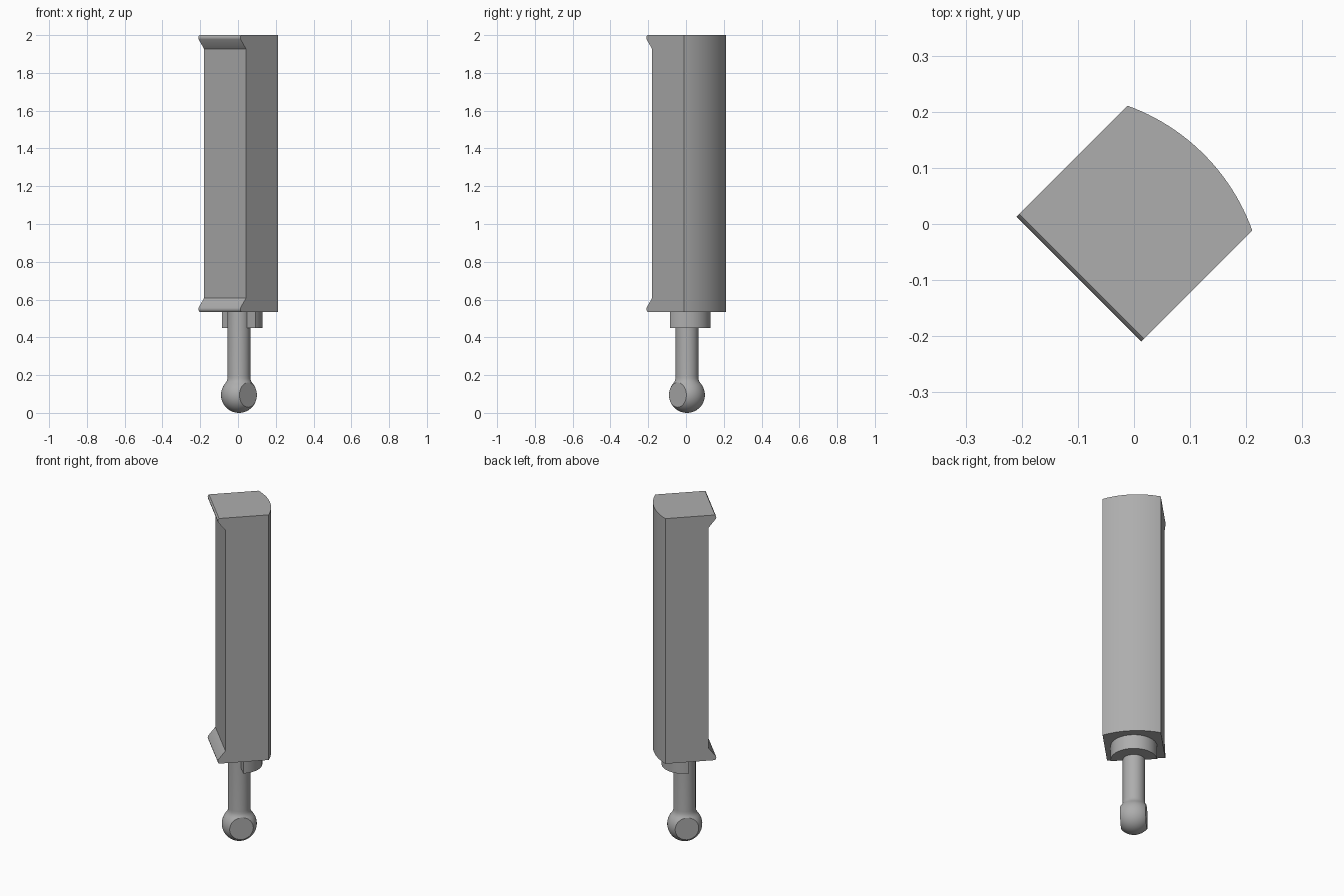
import bpy, bmesh, math
from mathutils import Matrix

if "Cube" in bpy.data.objects:
    bpy.data.objects.remove(bpy.data.objects["Cube"])

grey = bpy.data.materials.new("mid_grey")
grey.diffuse_color = (0.42, 0.42, 0.42, 1)
grey.use_nodes = True
grey.node_tree.nodes["Principled BSDF"].inputs["Base Color"].default_value = grey.diffuse_color

TURN = Matrix.Rotation(math.radians(45), 4, 'Z')   # the part is built square, then turned
AXIS_U = 0.007                                     # offset of the rod axis


def finish(name, bm, angle=30):
    """Turn the mesh into place, add the colour and smooth the curved sides."""
    bmesh.ops.remove_doubles(bm, verts=bm.verts, dist=1e-5)
    bmesh.ops.dissolve_limit(bm, angle_limit=math.radians(0.3), verts=bm.verts, edges=bm.edges)
    bmesh.ops.recalc_face_normals(bm, faces=bm.faces)
    bm.transform(TURN)
    mesh = bpy.data.meshes.new(name)
    bm.to_mesh(mesh)
    bm.free()
    mesh.materials.append(grey)
    obj = bpy.data.objects.new(name, mesh)
    bpy.context.collection.objects.link(obj)
    bpy.ops.object.select_all(action='DESELECT')
    obj.select_set(True)
    bpy.context.view_layer.objects.active = obj
    bpy.ops.object.shade_smooth_by_angle(angle=math.radians(angle))
    return obj


# Long body: flat face with a lip at each end, curved back
BOTTOM, TOP, HALF, R = 0.535, 2.0, 0.157, 0.37
lip = [(-0.132, 0.0), (-0.137, 0.006), (-0.139, 0.014), (-0.137, 0.023), (-0.097, 0.073)]
front = [(u, BOTTOM + d) for u, d in lip] + [(u, TOP - d) for u, d in reversed(lip)]
bm = bmesh.new()
rings = []
span = math.asin(HALF / R)
STEPS = 24
for i in range(STEPS + 1):
    a = span * (2 * i / STEPS - 1)
    v = R * math.sin(a)
    back = 0.141 + R * (math.cos(a) - math.cos(span))
    section = front + [(back, TOP), (back, BOTTOM)]
    rings.append([bm.verts.new((u, v, z)) for u, z in section])
for r0, r1 in zip(rings, rings[1:]):
    for j in range(len(r0)):
        k = (j + 1) % len(r0)
        bm.faces.new((r0[j], r0[k], r1[k], r1[j]))
bm.faces.new(rings[0])
bm.faces.new(rings[-1])
finish("body", bm)

# Half-round collar under the body
bm = bmesh.new()
arc = [math.pi * (i / 32 - 0.5) for i in range(33)]
base = bm.faces.new([bm.verts.new((AXIS_U + 0.125 * math.cos(a), 0.125 * math.sin(a), 0.45)) for a in arc])
new = bmesh.ops.extrude_face_region(bm, geom=[base])["geom"]
bmesh.ops.translate(bm, vec=(0, 0, BOTTOM - 0.45),
                    verts=[g for g in new if isinstance(g, bmesh.types.BMVert)])
finish("collar", bm)

# Rod and ball, turned from one profile with a small fillet at the neck
BALL = 0.095
ball = [math.radians(-90 + 132 * i / 20) for i in range(21)]
profile = [(BALL * math.cos(a), BALL + BALL * math.sin(a)) for a in ball]
profile += [(0.064, 0.169), (0.061, 0.18), (0.06, 0.193), (0.06, BOTTOM)]
bm = bmesh.new()
verts = [bm.verts.new((AXIS_U + r, 0, z)) for r, z in profile + [(0, BOTTOM)]]
edges = [bm.edges.new(pair) for pair in zip(verts, verts[1:])]
bmesh.ops.spin(bm, geom=verts + edges, cent=(AXIS_U, 0, 0), axis=(0, 0, 1),
               angle=math.tau, steps=40, use_merge=False)
bmesh.ops.remove_doubles(bm, verts=bm.verts, dist=1e-5)
# Flat cheek on each side of the ball
for side in (1, -1):
    cut = bmesh.ops.bisect_plane(bm, geom=bm.verts[:] + bm.edges[:] + bm.faces[:],
                                 plane_co=(0, side * 0.069, 0), plane_no=(0, side, 0), clear_outer=True)
    rim = [g for g in cut["geom_cut"] if isinstance(g, bmesh.types.BMEdge)]
    bmesh.ops.contextual_create(bm, geom=rim)
finish("ball_rod", bm)
